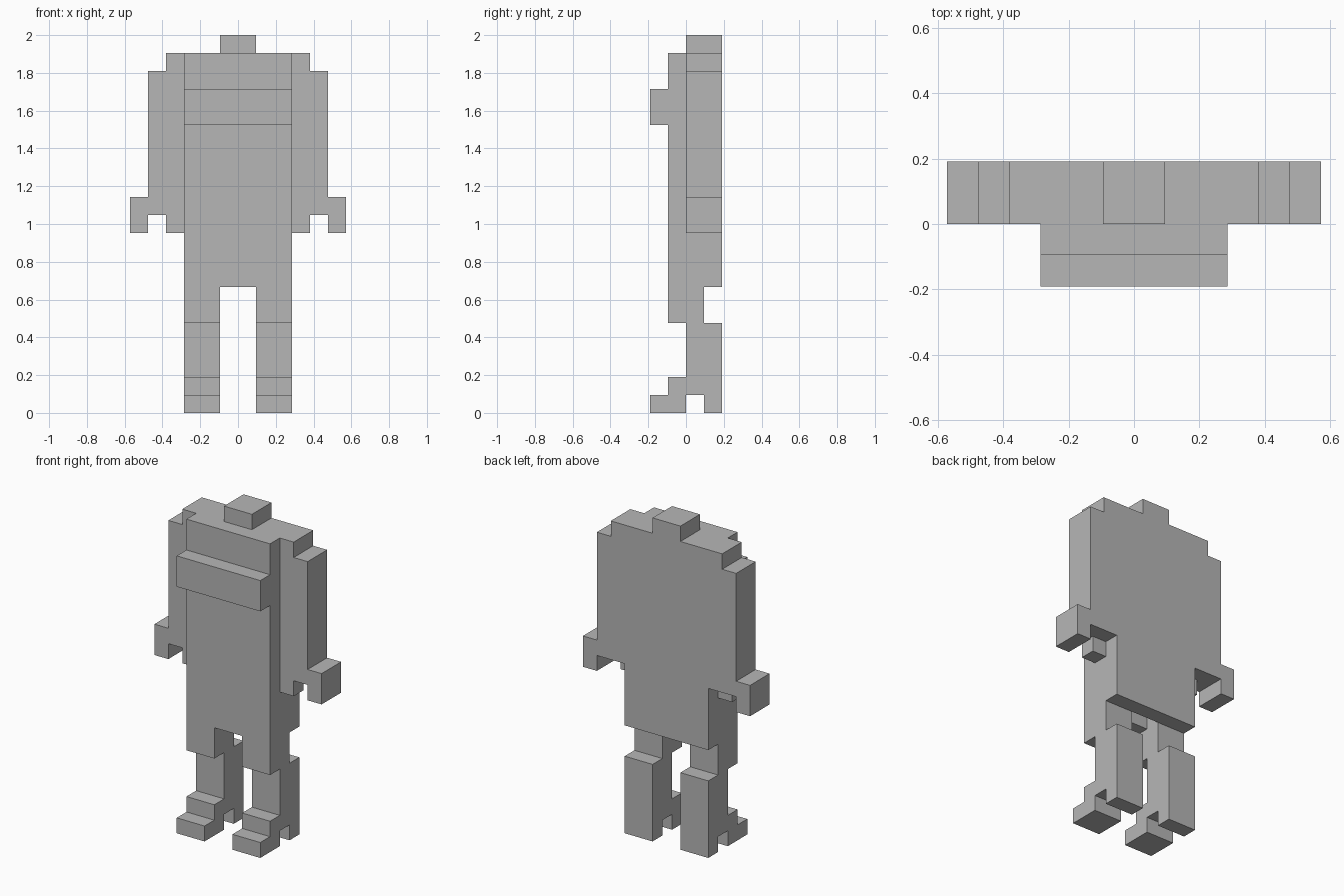
import bpy
import bmesh
from mathutils import Vector

cube = bpy.data.objects.get("Cube")
if cube:
    bpy.data.objects.remove(cube, do_unlink=True)

U = 2 / 21  # one block: the figure is 21 blocks tall

grey = bpy.data.materials.new("plain_grey")
grey.use_nodes = True
tone = (0.47, 0.47, 0.47, 1)
grey.diffuse_color = tone
grey.node_tree.nodes["Principled BSDF"].inputs["Base Color"].default_value = tone


def prism(name, outline, axis, start, end, side=1):
    """Extrude an outline, given in blocks, along x (outline y,z) or y (outline x,z)."""
    def place(a, b, depth):
        x, y = (depth, a) if axis == "x" else (a, depth)
        return Vector((x * side, y, b)) * U

    bm = bmesh.new()
    face = bm.faces.new([bm.verts.new(place(a, b, start)) for a, b in outline])
    grown = bmesh.ops.extrude_face_region(bm, geom=[face], use_keep_orig=True)
    verts = [g for g in grown["geom"] if isinstance(g, bmesh.types.BMVert)]
    bmesh.ops.translate(bm, verts=verts, vec=place(0, 0, end) - place(0, 0, start))
    bmesh.ops.recalc_face_normals(bm, faces=bm.faces)
    mesh = bpy.data.meshes.new(name)
    bm.to_mesh(mesh)
    bm.free()
    mesh.materials.append(grey)
    bpy.context.collection.objects.link(bpy.data.objects.new(name, mesh))


def rect(a0, a1, b0, b1):
    return [(a0, b0), (a1, b0), (a1, b1), (a0, b1)]


# Torso with the chest band in front and the low back flap
torso = [(-1, 8), (-1, 16), (-2, 16), (-2, 18), (-1, 18), (-1, 20),
         (2, 20), (2, 7), (1, 7), (1, 8)]
prism("torso", torso, "x", -3, 3)

# Front lip between the thighs, and the small head
prism("crotch_lip", rect(-1, 0, 7, 8), "x", -1, 1)
prism("head", rect(-1, 1, 20, 21), "y", 0, 2)

# Stepped arm with the outer hand; leg with calf, heel and shoe
arm = [(3, 11), (3, 20), (4, 20), (4, 19), (5, 19), (5, 12),
       (6, 12), (6, 10), (5, 10), (5, 11)]
leg = [(-1, 5), (-1, 8), (1, 8), (1, 5), (2, 5), (2, 0), (1, 0), (1, 1),
       (0, 1), (0, 0), (-2, 0), (-2, 1), (-1, 1), (-1, 2), (0, 2), (0, 5)]

for label, side in (("left", 1), ("right", -1)):
    prism(label + "_arm", arm, "y", 0, 2, side)
    prism(label + "_thumb", rect(3, 4, 10, 11), "y", 0, 1, side)
    prism(label + "_leg", leg, "x", 1, 3, side)
